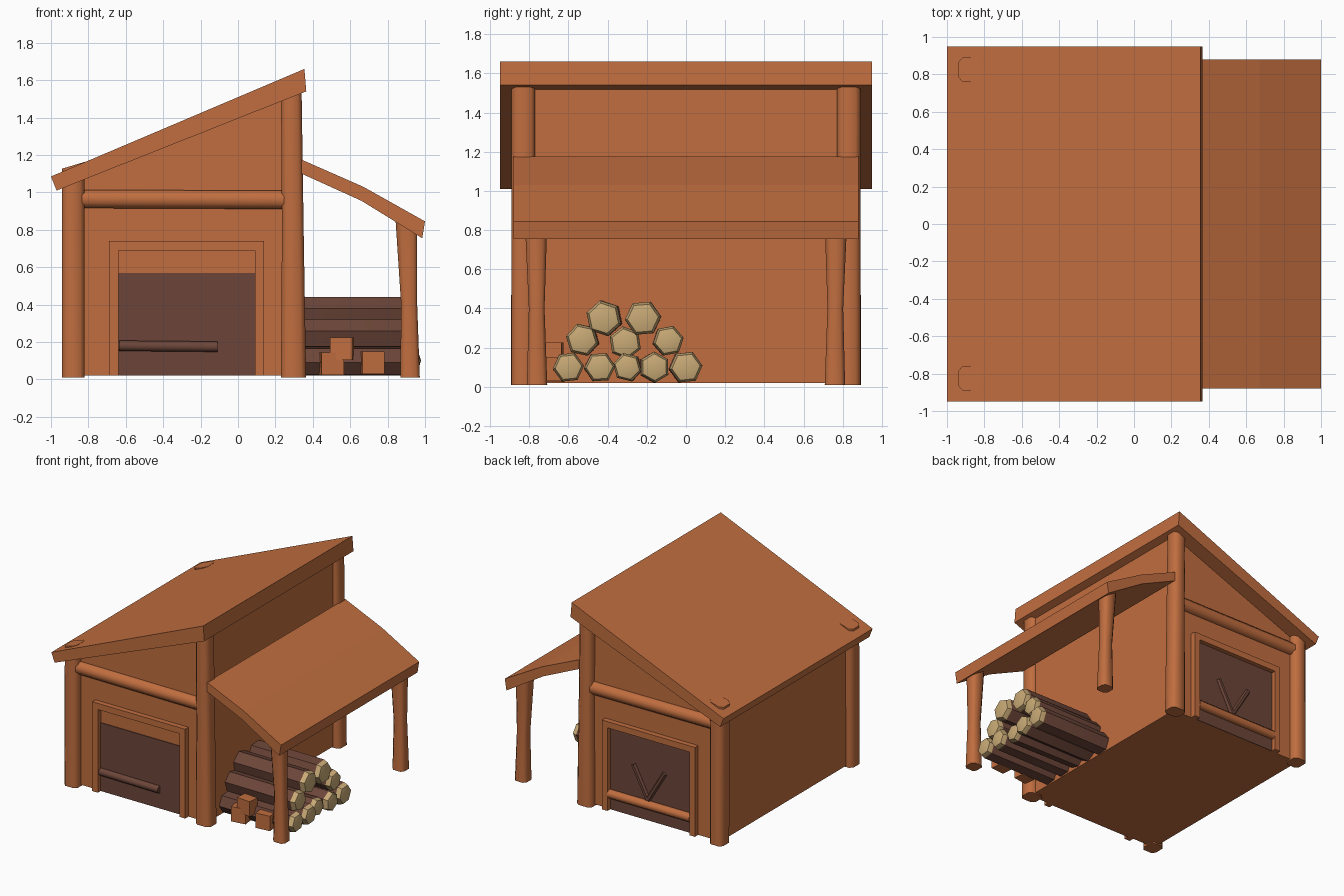
import bpy, bmesh, math, random
from mathutils import Vector, Matrix

if "Cube" in bpy.data.objects:
    bpy.data.objects.remove(bpy.data.objects["Cube"])

random.seed(4)


def material(name, rgb):
    m = bpy.data.materials.new(name)
    m.diffuse_color = (*rgb, 1)
    m.use_nodes = True
    m.node_tree.nodes["Principled BSDF"].inputs["Base Color"].default_value = m.diffuse_color
    return m


WOOD = material("orange wood", (0.53, 0.155, 0.05))
BARK = material("dark bark", (0.15, 0.06, 0.04))
CUT = material("pale cut wood", (0.58, 0.40, 0.18))


def finish(name, bm, mats, smooth=None):
    bmesh.ops.recalc_face_normals(bm, faces=bm.faces)
    me = bpy.data.meshes.new(name)
    bm.to_mesh(me)
    bm.free()
    ob = bpy.data.objects.new(name, me)
    bpy.context.collection.objects.link(ob)
    for m in mats:
        me.materials.append(m)
    if smooth:
        bpy.ops.object.select_all(action='DESELECT')
        ob.select_set(True)
        bpy.context.view_layer.objects.active = ob
        bpy.ops.object.shade_smooth_by_angle(angle=math.radians(smooth))
    return ob


def loft(name, rings, mat, smooth=None):
    """Skin a stack of equal-sized point rings and cap both ends."""
    bm = bmesh.new()
    vs = [[bm.verts.new(p) for p in r] for r in rings]
    n = len(vs[0])
    for a, b in zip(vs, vs[1:]):
        for i in range(n):
            bm.faces.new((a[i], a[(i + 1) % n], b[(i + 1) % n], b[i]))
    bm.faces.new(vs[0])
    bm.faces.new(vs[-1])
    return finish(name, bm, [mat], smooth)


def slab(name, profile, y0, y1, mat):
    """Extrude an x-z outline along y."""
    return loft(name, [[(x, y, z) for x, z in profile] for y in (y0, y1)], mat)


def box(name, x0, x1, y0, y1, z0, z1, mat, turn=0):
    bm = bmesh.new()
    bmesh.ops.create_cube(bm, size=1)
    size = Matrix.Diagonal((x1 - x0, y1 - y0, z1 - z0, 1))
    spot = Matrix.Translation(((x0 + x1) / 2, (y0 + y1) / 2, (z0 + z1) / 2))
    bm.transform(spot @ Matrix.Rotation(turn, 4, 'Z') @ size)
    return finish(name, bm, [mat])


def post(name, levels, slope=0):
    """Chamfered post; each level is (x, y, half_x, half_y, z), top cut at a slope."""
    rings = []
    for k, (cx, cy, hx, hy, z) in enumerate(levels):
        c = 0.6
        octagon = [(1, -c), (1, c), (c, 1), (-c, 1), (-1, c), (-1, -c), (-c, -1), (c, -1)]
        s = slope if k == len(levels) - 1 else 0
        rings.append([(cx + a * hx, cy + b * hy, z + s * a * hx) for a, b in octagon])
    return loft(name, rings, WOOD, 50)


def beam(name, a, b, r, mat, sides=8):
    a, b = Vector(a), Vector(b)
    q = (b - a).to_track_quat('Z', 'Y')
    ring = [q @ Vector((r * math.cos(t), r * math.sin(t), 0))
            for t in (2 * math.pi * (i + 0.5) / sides for i in range(sides))]
    return loft(name, [[p + v for v in ring] for p in (a, b)], mat, 50)


# Main body with sloped top
slab("shed_body", [(-0.89, 0.02), (0.31, 0.02), (0.31, 1.56), (-0.89, 1.07)],
     -0.83, 0.83, WOOD)

# Main sloped roof and lower side roof
slab("main_roof", [(-0.97, 1.01), (0.365, 1.54), (0.355, 1.66), (-1.0, 1.085)],
     -0.95, 0.95, WOOD)
slab("side_roof", [(0.34, 1.10), (0.66, 0.955), (0.985, 0.755), (1.0, 0.845),
                   (0.67, 1.03), (0.34, 1.175)], -0.88, 0.88, WOOD)

for s, side in ((-1, "front"), (1, "back")):
    # Corner posts: the low ones poke through the roof
    post(f"{side}_low_post", [(-0.88, s * 0.83, 0.06, 0.063, 0.01),
                              (-0.88, s * 0.825, 0.06, 0.065, 1.145)], 0.3)
    post(f"{side}_tall_post", [(0.297, s * 0.83, 0.067, 0.06, 0.01),
                               (0.293, s * 0.83, 0.058, 0.06, 0.8),
                               (0.285, s * 0.83, 0.055, 0.06, 1.55)])
    # Waisted posts under the side roof
    post(f"{side}_side_post", [(0.92, s * 0.76, 0.052, 0.052, 0.01),
                               (0.915, s * 0.762, 0.043, 0.04, 0.4),
                               (0.90, s * 0.765, 0.058, 0.056, 0.83)], -0.5)
    # Gable cross beam
    beam(f"{side}_cross_beam", (-0.85, s * 0.83, 0.965), (0.26, s * 0.83, 0.96), 0.053, WOOD)

    # Door opening: frame, dark panel and low rail
    y0, y1 = sorted((s * 0.82, s * 0.872))
    box(f"{side}_door_jamb_left", -0.69, -0.64, y0, y1, 0.02, 0.74, WOOD)
    box(f"{side}_door_jamb_right", 0.09, 0.14, y0, y1, 0.02, 0.74, WOOD)
    box(f"{side}_door_lintel", -0.64, 0.09, y0, y1, 0.69, 0.74, WOOD)
    p0, p1 = sorted((s * 0.829, s * 0.836))
    box(f"{side}_door_panel", -0.64, 0.09, p0, p1, 0.02,
        0.57 if s < 0 else 0.69, BARK)

beam("front_door_rail", (-0.635, -0.84, 0.18), (-0.11, -0.84, 0.175), 0.03, BARK)
beam("back_door_rail", (-0.64, 0.845, 0.15), (0.09, 0.845, 0.15), 0.035, WOOD)
for name, x in (("left_stick", -0.40), ("right_stick", -0.12)):
    beam(name, (-0.25, 0.838, 0.19), (x, 0.838, 0.44), 0.02, BARK, 6)


def log(name, y, z, r, x0, x1):
    """Six-sided log with bulging pale ends."""
    bm = bmesh.new()
    turn = random.uniform(0, 1)
    drift = random.uniform(-0.015, 0.015)
    rings = []
    for x, k in ((x0, 1), (x1 - 0.04, 1), (x1 - 0.005, 0.85)):
        cy = y + drift * (x1 - x)
        rings.append([bm.verts.new((x, cy + k * r * math.cos(turn + i * math.pi / 3),
                                    z + k * r * math.sin(turn + i * math.pi / 3)))
                      for i in range(6)])
    for j, (a, b) in enumerate(zip(rings, rings[1:])):
        for i in range(6):
            f = bm.faces.new((a[i], a[(i + 1) % 6], b[(i + 1) % 6], b[i]))
            f.material_index = j
    bm.faces.new(rings[0]).material_index = 1
    tip = bm.verts.new((x1 + 0.015, y, z))
    for i in range(6):
        bm.faces.new((rings[2][i], rings[2][(i + 1) % 6], tip)).material_index = 1
    return finish(name, bm, [BARK, CUT], 50)


# Stacked firewood
stack = [(-0.60, 0.10, 0.08), (-0.44, 0.10, 0.08), (-0.30, 0.10, 0.075),
         (-0.16, 0.10, 0.08), (0.0, 0.10, 0.085),
         (-0.53, 0.24, 0.085), (-0.09, 0.235, 0.08),
         (-0.42, 0.35, 0.093), (-0.22, 0.35, 0.093)]
for i, (y, z, r) in enumerate(stack):
    log(f"log_{i + 1}", y, z, r, 0.30, 0.97 - random.uniform(0, 0.04))
log("inner_log", -0.31, 0.225, 0.085, 0.30, 0.72)

# Chopped blocks in front of the stack
for i, (x, z, turn) in enumerate(((0.50, 0.085, 0.15), (0.555, 0.165, -0.1), (0.72, 0.09, 0.1))):
    box(f"chopped_block_{i + 1}", x - 0.06, x + 0.06, -0.72, -0.63,
        z - 0.06, z + 0.06, WOOD, turn)
